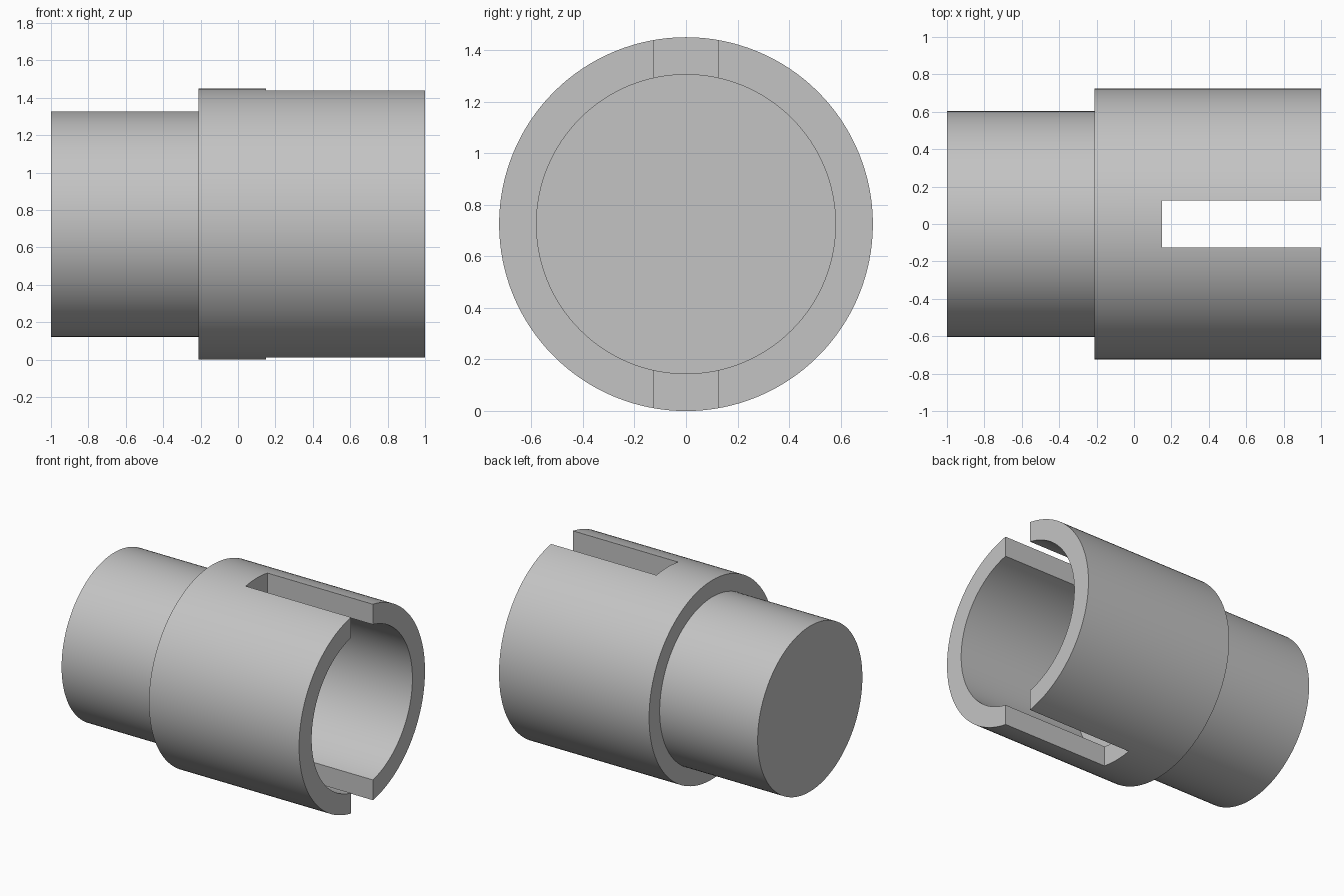
import bpy
import bmesh
import math
from mathutils import Matrix

if "Cube" in bpy.data.objects:
    bpy.data.objects.remove(bpy.data.objects["Cube"], do_unlink=True)

RADIUS = 0.725        # collar radius, also the height of the axis
SHAFT_RADIUS = 0.603
BORE_RADIUS = 0.58
SHOULDER_X = -0.21
BORE_FLOOR_X = 0.01
SLOT_X = 0.15
SLOT_WIDTH = 0.25
SEGMENTS = 128

grey = bpy.data.materials.new("plain grey")
grey.use_nodes = True
colour = (0.55, 0.55, 0.55, 1)
grey.diffuse_color = colour
grey.node_tree.nodes["Principled BSDF"].inputs["Base Color"].default_value = colour


def add_object(name, bm):
    bmesh.ops.recalc_face_normals(bm, faces=bm.faces)
    mesh = bpy.data.meshes.new(name)
    bm.to_mesh(mesh)
    bm.free()
    mesh.materials.append(grey)
    obj = bpy.data.objects.new(name, mesh)
    bpy.context.collection.objects.link(obj)
    return obj


def lathe(name, profile):
    """Revolve (x, radius) points about the x axis; open ends are capped."""
    bm = bmesh.new()
    rings = []
    for x, r in profile:
        angles = [2 * math.pi * i / SEGMENTS for i in range(SEGMENTS)]
        rings.append([bm.verts.new((x, r * math.cos(a), RADIUS + r * math.sin(a)))
                      for a in angles])
    for a, b in zip(rings, rings[1:]):
        for i in range(SEGMENTS):
            j = (i + 1) % SEGMENTS
            bm.faces.new((a[i], a[j], b[j], b[i]))
    bm.faces.new(rings[0])
    bm.faces.new(rings[-1])
    return add_object(name, bm)


# Stepped body: solid shaft, wider collar, blind bore
body = lathe("stepped_socket", [
    (-1, SHAFT_RADIUS), (SHOULDER_X, SHAFT_RADIUS),
    (SHOULDER_X, RADIUS), (1, RADIUS),
    (1, BORE_RADIUS), (BORE_FLOOR_X, BORE_RADIUS)])

# Slot through the top and bottom walls, open at the collar's end
bm = bmesh.new()
length = 1.2 - SLOT_X
bmesh.ops.create_cube(bm, size=1, matrix=(
    Matrix.Translation((SLOT_X + length / 2, 0, RADIUS))
    @ Matrix.Diagonal((length, SLOT_WIDTH, 2, 1))))
cutter = add_object("slot_cutter", bm)
cutter.hide_render = True

cut = body.modifiers.new("slot", 'BOOLEAN')
cut.operation = 'DIFFERENCE'
cut.solver = 'EXACT'
cut.object = cutter

bpy.ops.object.select_all(action='DESELECT')
body.select_set(True)
bpy.context.view_layer.objects.active = body
bpy.ops.object.modifier_apply(modifier=cut.name)
bpy.data.objects.remove(cutter, do_unlink=True)

# Round walls smooth, rims and slot edges sharp
bpy.ops.object.shade_smooth_by_angle(angle=math.radians(30))
